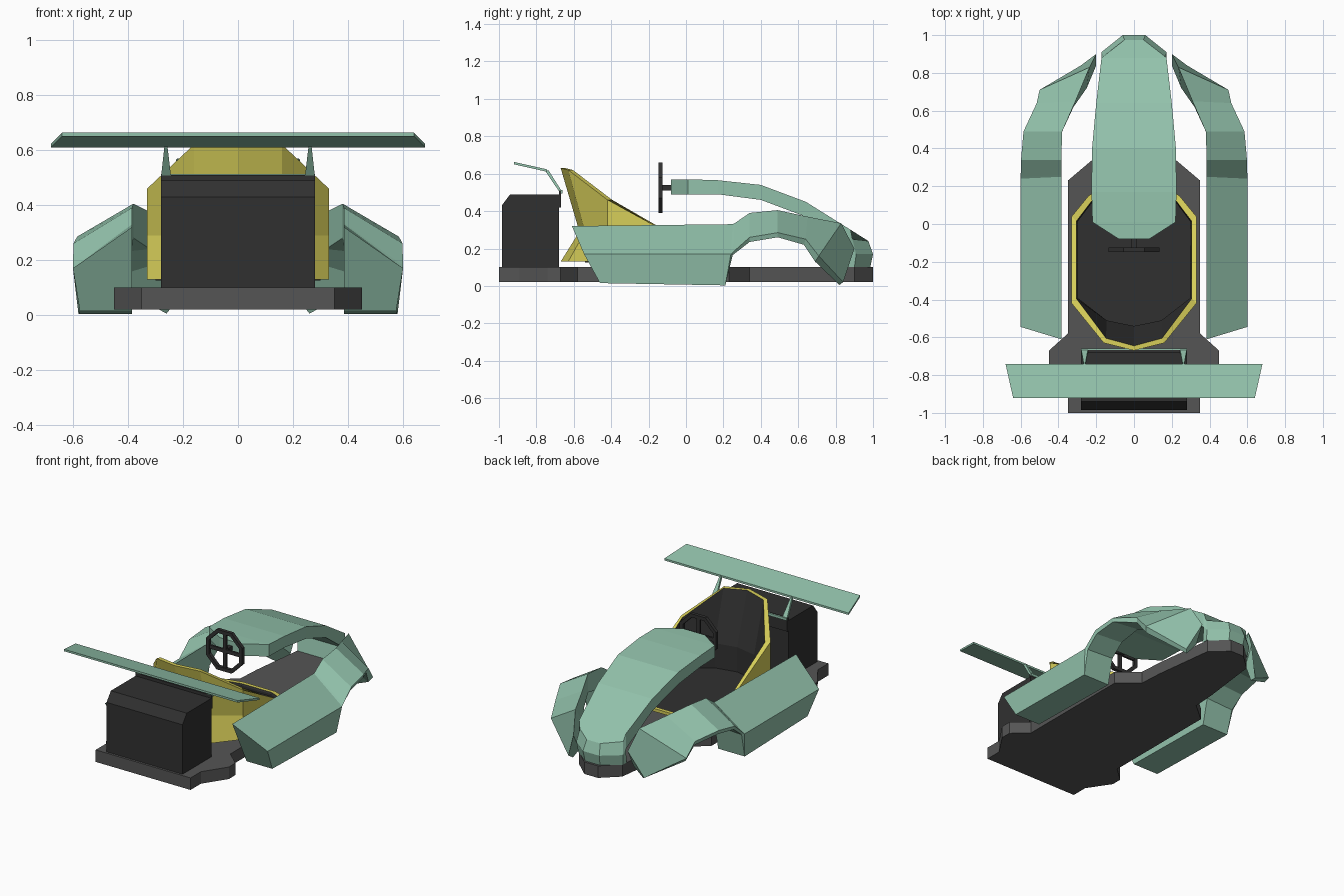
import bpy, bmesh, math
from mathutils import Matrix

if "Cube" in bpy.data.objects:
    bpy.data.objects.remove(bpy.data.objects["Cube"])


def material(name, rgb):
    m = bpy.data.materials.new(name)
    m.diffuse_color = (*rgb, 1)
    m.use_nodes = True
    m.node_tree.nodes["Principled BSDF"].inputs["Base Color"].default_value = m.diffuse_color
    return m


GREEN = material("green_body", (0.29, 0.54, 0.41))
YELLOW = material("yellow_shell", (0.68, 0.62, 0.10))
DARK = material("dark_parts", (0.03, 0.03, 0.03))
GREY = material("grey_floor", (0.09, 0.09, 0.09))


def finish(name, bm, mat, mirror=False):
    bmesh.ops.remove_doubles(bm, verts=bm.verts, dist=0.0001)
    bmesh.ops.recalc_face_normals(bm, faces=bm.faces)
    me = bpy.data.meshes.new(name)
    bm.to_mesh(me)
    bm.free()
    ob = bpy.data.objects.new(name, me)
    bpy.context.collection.objects.link(ob)
    me.materials.append(mat)
    if mirror:
        ob.modifiers.new("mirror", 'MIRROR').use_mirror_merge = False
    return ob


def loft(name, rings, mat, mirror=False, caps=(True, True), loop=False):
    bm = bmesh.new()
    vs = [[bm.verts.new(p) for p in r] for r in rings]
    n = len(vs[0])
    pairs = list(zip(vs, vs[1:])) + ([(vs[-1], vs[0])] if loop else [])
    for a, b in pairs:
        for i in range(n):
            j = (i + 1) % n
            bm.faces.new((a[i], a[j], b[j], b[i]))
    if caps[0] and not loop:
        bm.faces.new(vs[0])
    if caps[1] and not loop:
        bm.faces.new(vs[-1])
    return finish(name, bm, mat, mirror)


def both_sides(half):
    return half + [(-p[0], *p[1:]) for p in reversed(half) if p[0] > 0]


def box(name, lo, hi, mat, mirror=False):
    rings = [[(lo[0], lo[1], z), (hi[0], lo[1], z), (hi[0], hi[1], z), (lo[0], hi[1], z)]
             for z in (lo[2], hi[2])]
    return loft(name, rings, mat, mirror)


# Floor pan
plan = both_sides([(.35, -1), (.35, -.89), (.45, -.74), (.45, -.67), (.35, -.58), (.35, .23),
                   (.22, .34), (.21, .5), (.16, .9), (.05, 1)])
loft("floor_pan", [[(x, y, z) for x, y in plan] for z in (.02, .10)], GREY)

# Engine block with a chamfered back edge
side = [(-.985, .10), (-.68, .10), (-.68, .49), (-.94, .49), (-.985, .43)]
loft("engine_block", [[(x, y, z) for y, z in side] for x in (-.28, .28)], DARK)
box("wing_mount", (-.28, -.68, .42), (.28, -.667, .51), DARK)
box("wing_mount_trim", (-.28, -.667, .495), (.28, -.66, .512), GREEN)

# Rear wing and its tapered struts
loft("rear_wing", [[(-.68, -.742, .61 + t), (.68, -.742, .61 + t), (.64, -.92, .65 + t), (-.64, -.92, .65 + t)]
                   for t in (0, .013)], GREEN)
loft("wing_strut", [[(.243, -.675, .5), (.28, -.675, .5), (.28, -.66, .5), (.243, -.66, .5)],
                    [(.257, -.755, .618), (.267, -.755, .618), (.267, -.735, .618), (.257, -.735, .618)]],
     GREEN, mirror=True)

# Cockpit shell: plan outline with rim height, plus waist depth
rim = both_sides([(0, -.67, .63, -.57), (.16, -.63, .62, -.54), (.33, -.42, .46, -.42),
                  (.33, .04, .21, .04), (.24, .15, .17, .15), (.12, .22, .15, .22)])


def inset(x, y, d):
    return x * (1 - d / .33), y + (d if y < 0 else -d)


base = [(x, y, .13) for x, y, z, w in rim]
waist = [(x, w, min(.29, (z + .13) / 2)) for x, y, z, w in rim]
top = [(x, y, z) for x, y, z, w in rim]
lip = [(*inset(x, y, .025), z) for x, y, z, w in rim]
mid_in = [(*inset(x, w, .03), min(.29, (z + .13) / 2)) for x, y, z, w in rim]
foot = [(*inset(x, w, .03), .125) for x, y, z, w in rim]
loft("cockpit_shell", [base, waist, top, lip], YELLOW, caps=(False, False))
loft("seat_liner", [lip, mid_in, foot], DARK, caps=(False, True))

# Hood: curved slab, rounded off in plan, bending down at the nose
hood = [(-.08, .08, .57, .49), (.01, .22, .57, .49), (.17, .225, .565, .49), (.40, .222, .54, .46),
        (.64, .20, .45, .37), (.88, .172, .30, .20)]
rings = [[(-w, y, t), (w, y, t), (w, y, b), (-w, y, b)] for y, w, t, b in hood]
loft("hood", rings, GREEN)

# Nose skirt wrapping the front of the floor pan
nose_top = both_sides([(.172, .88, .30), (.16, .89, .25), (.05, .975, .24)])
nose_low = both_sides([(.172, .88, .20), (.172, .91, .17), (.06, 1, .17)])
nose_end = both_sides([(.165, .86, .10), (.165, .90, .10), (.055, .985, .10)])
loft("nose", [nose_top, nose_low, nose_end], GREEN)

# Side pods flowing into front fenders: inner top, outer edge, outer bottom, inner bottom
pod = [[(.385, -.61, .32), (.6, -.545, .17), (.575, -.46, .015), (.385, -.46, .015)],
       [(.385, .25, .33), (.6, .24, .17), (.58, .21, .003), (.385, .21, .003)],
       [(.385, .26, .335), (.6, .25, .18), (.585, .25, .165), (.385, .25, .175)],
       [(.385, .34, .39), (.598, .34, .26), (.59, .34, .235), (.385, .34, .25)],
       [(.38, .49, .405), (.585, .49, .285), (.58, .49, .26), (.38, .49, .28)],
       [(.31, .65, .37), (.515, .64, .25), (.505, .63, .22), (.32, .62, .24)],
       [(.235, .83, .335), (.50, .71, .16), (.48, .69, .13), (.25, .72, .2)],
       [(.2, .9, .2), (.28, .84, .02), (.26, .82, .005), (.2, .84, .08)]]
loft("side_pod", pod, GREEN, mirror=True)

# Steering wheel: octagonal rim, cross spokes, hub column
CZ = .525
wheel = []
for k in range(8):
    a = (k + .5) * math.pi / 4
    wheel.append([(r * math.cos(a), y, CZ + r * math.sin(a))
                  for r, y in ((.145, -.148), (.145, -.125), (.12, -.125), (.12, -.148))])
loft("steering_wheel", wheel, DARK, loop=True)
box("wheel_spoke_across", (-.125, -.143, CZ - .012), (.125, -.13, CZ + .012), DARK)
box("wheel_spoke_upright", (-.012, -.143, CZ - .125), (.012, -.13, CZ + .125), DARK)
box("steering_column", (-.014, -.14, CZ - .014), (.014, -.06, CZ + .014), DARK)
